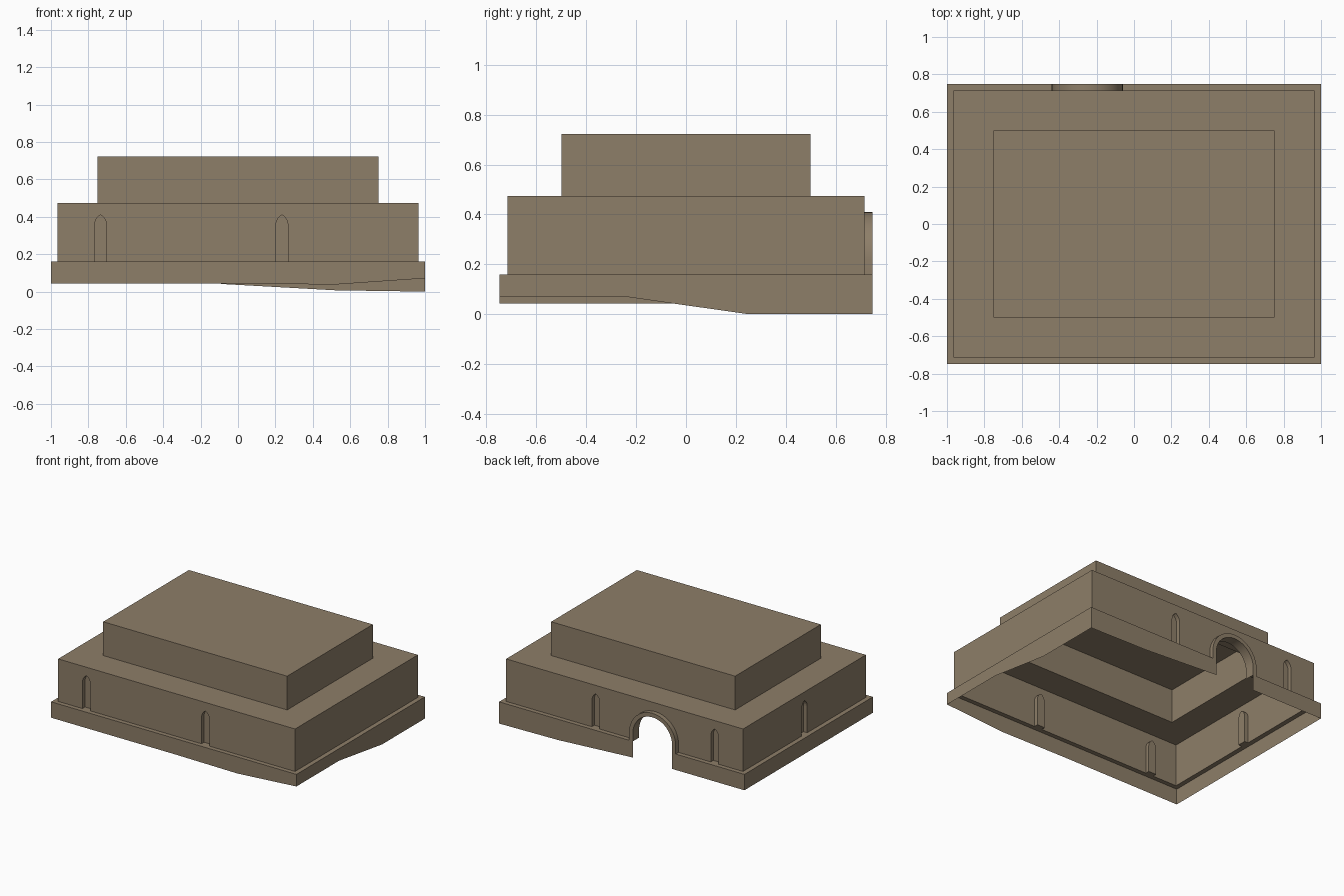
import bpy, bmesh, math
from mathutils import Vector

if "Cube" in bpy.data.objects:
    bpy.data.objects.remove(bpy.data.objects["Cube"])

# Main dimensions
PX, PY = 1.0, 0.748        # plinth half sizes
WX, WY = 0.966, 0.715      # wall half sizes
LEDGE, EAVE, TOP = 0.16, 0.473, 0.722
DOOR_U, DOOR_R, RING_R, DOOR_Z = 0.25, 0.16, 0.19, 0.22

stone = bpy.data.materials.new("sandstone")
stone.diffuse_color = (0.27, 0.21, 0.14, 1)
stone.use_nodes = True
stone.node_tree.nodes["Principled BSDF"].inputs["Base Color"].default_value = stone.diffuse_color

# Each side: tangent, outward normal, wall half width, wall depth, plinth half width, plinth depth
SIDES = {
    "front": (Vector((1, 0, 0)), Vector((0, -1, 0)), WX, WY, PX, PY),
    "back": (Vector((-1, 0, 0)), Vector((0, 1, 0)), WX, WY, PX, PY),
    "right": (Vector((0, 1, 0)), Vector((1, 0, 0)), WY, WX, PY, PX),
    "left": (Vector((0, -1, 0)), Vector((-1, 0, 0)), WY, WX, PY, PX),
}
WINDOWS = {"front": [-0.735, 0.235], "back": [-0.235, 0.735], "right": [], "left": [0.0]}
# Uneven foot of the plinth along each side (u, z), left to right
FOOT = {
    "front": [(-PX, .043), (0, .043), (.52, .038), (PX, .071)],
    "right": [(-PY, .071), (-.25, .071), (.25, 0), (PY, 0)],
    "back": [(-PX, 0), (-.52, .007), (.09, .041), (.41, .043), (PX, .043)],
    "left": [(-PY, .043), (PY, .043)],
}


def window_profile(u, hw=0.032, spring=0.355, n=5):
    """Pointed arch outline from bottom left over to bottom right."""
    r = 2 * hw
    arc = [(hw - r * math.cos(a), r * math.sin(a))
           for a in (math.pi / 3 * i / n for i in range(n + 1))]
    left = [(-hw, LEDGE)] + [(x, spring + z) for x, z in arc]
    right = [(-x, z) for x, z in reversed(left[:-1])]
    return [(u + x, z) for x, z in left + right]


def round_profile(u, r, bottom=LEDGE, n=20):
    """Round arch outline from bottom left over to bottom right."""
    arc = [(u - r * math.cos(math.pi * i / n), DOOR_Z + r * math.sin(math.pi * i / n))
           for i in range(n + 1)]
    return [(u - r, bottom)] + arc + [(u + r, bottom)]


class Part:
    def __init__(self, name):
        self.name, self.bm = name, bmesh.new()

    def face(self, side, pts):
        t, n = SIDES[side][:2]
        vs = [self.bm.verts.new(t * u + n * d + Vector((0, 0, z))) for u, d, z in pts]
        self.bm.faces.new(vs)

    def flat(self, side, pts, d):
        self.face(side, [(u, d, z) for u, z in pts])

    def strip(self, side, prof, d0, d1):
        for (u0, z0), (u1, z1) in zip(prof, prof[1:]):
            self.face(side, [(u0, d0, z0), (u0, d1, z0), (u1, d1, z1), (u1, d0, z1)])

    def finish(self, smooth=False):
        bmesh.ops.remove_doubles(self.bm, verts=self.bm.verts, dist=1e-5)
        bmesh.ops.triangulate(self.bm, faces=[f for f in self.bm.faces if len(f.verts) > 4])
        me = bpy.data.meshes.new(self.name)
        self.bm.to_mesh(me)
        self.bm.free()
        me.materials.append(stone)
        ob = bpy.data.objects.new(self.name, me)
        bpy.context.collection.objects.link(ob)
        if smooth:
            bpy.ops.object.select_all(action='DESELECT')
            ob.select_set(True)
            bpy.context.view_layer.objects.active = ob
            bpy.ops.object.shade_smooth_by_angle(angle=math.radians(30))


# Plinth with ledge, notched for the doorway
plinth = Part("plinth")
for side, (t, n, w, d, pw, pd) in SIDES.items():
    foot = list(FOOT[side])
    spans = [(-1, 1)]
    gap = (DOOR_U - DOOR_R, DOOR_U + DOOR_R)
    if side == "back":
        foot_parts = [foot[:3], foot[3:]]
        ledges = [(-pw, gap[0], -w, gap[0]), (gap[1], pw, gap[1], w)]
    else:
        foot_parts = [foot]
        ledges = [(-pw, pw, -w, w)]
    for f in foot_parts:
        plinth.flat(side, f + [(f[-1][0], LEDGE), (f[0][0], LEDGE)], pd)
    for o0, o1, i0, i1 in ledges:
        plinth.face(side, [(o0, pd, LEDGE), (o1, pd, LEDGE), (i1, d, LEDGE), (i0, d, LEDGE)])
plinth.finish()

# Walls with window and door openings
walls = Part("walls")
for side, (t, n, w, d, pw, pd) in SIDES.items():
    holes = [window_profile(u) for u in WINDOWS[side]]
    if side == "back":
        holes.insert(1, round_profile(DOOR_U, DOOR_R))
    bottom = [p for h in holes for p in h]
    walls.flat(side, [(-w, LEDGE)] + bottom + [(w, LEDGE), (w, EAVE), (-w, EAVE)], d)
    # terrace roof around the upper block
    iw, idp = (0.75, 0.499) if side in ("front", "back") else (0.499, 0.75)
    walls.face(side, [(-w, d, EAVE), (w, d, EAVE), (iw, idp, EAVE), (-iw, idp, EAVE)])
walls.finish()

# Recessed pointed windows
for side, us in WINDOWS.items():
    d = SIDES[side][3]
    for i, u in enumerate(us):
        win = Part(f"{side}_window_{i + 1}")
        prof = window_profile(u)
        win.strip(side, prof + prof[:1], d, d - 0.03)
        win.flat(side, prof[::-1], d - 0.03)
        win.finish()

# Upper block, open underneath
upper = Part("upper_block")
for side in SIDES:
    w, d = (0.75, 0.499) if side in ("front", "back") else (0.499, 0.75)
    upper.flat(side, [(-w, EAVE), (w, EAVE), (w, TOP), (-w, TOP)], d)
upper.face("front", [(-.75, .499, TOP), (.75, .499, TOP), (.75, -.499, TOP), (-.75, -.499, TOP)])
upper.finish()

# Round door surround with a short tunnel
door = Part("door_surround")
inner, outer = round_profile(DOOR_U, DOOR_R), round_profile(DOOR_U, RING_R)
door.strip("back", inner, PY, 0.675)
door.strip("back", outer, WY, PY)
for a, b, c, e in zip(outer, inner, inner[1:], outer[1:]):
    door.flat("back", [a, b, c, e], PY)
door.finish(smooth=True)
